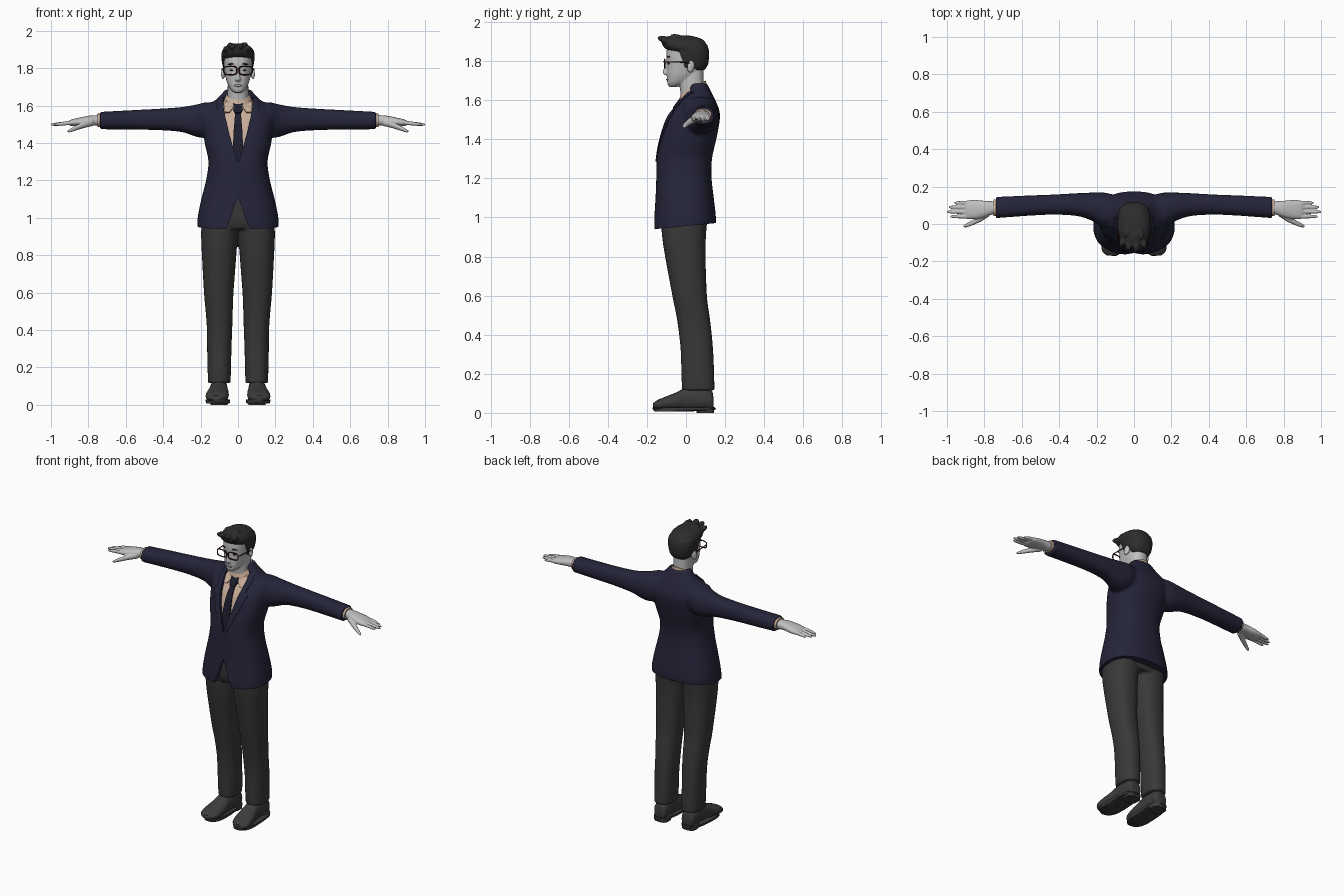
import bpy, bmesh, math
from mathutils import Vector, Matrix, Euler
from mathutils.bvhtree import BVHTree

if "Cube" in bpy.data.objects:
    bpy.data.objects.remove(bpy.data.objects["Cube"])

def material(name, r, g, b):
    m = bpy.data.materials.new(name)
    m.diffuse_color = (r, g, b, 1)
    m.use_nodes = True
    m.node_tree.nodes["Principled BSDF"].inputs["Base Color"].default_value = m.diffuse_color
    return m

SKIN = material("grey skin", .52, .52, .52)
NAVY = material("navy cloth", .018, .018, .042)
TIE = material("dark tie", .012, .012, .026)
SHIRT = material("beige shirt", .58, .42, .32)
GREY = material("charcoal trousers", .04, .04, .04)
SHOE = material("shoe leather", .045, .045, .045)
HAIR = material("dark hair", .026, .026, .026)
FRAME = material("maroon frames", .06, .008, .01)
LIP = material("lips", .36, .34, .34)

def paint(o, mat):
    o.data.materials.clear()
    o.data.materials.append(mat)
    for p in o.data.polygons:
        p.material_index = 0

def finish(name, bm, mat, mirror=False):
    bmesh.ops.recalc_face_normals(bm, faces=bm.faces)
    me = bpy.data.meshes.new(name)
    bm.to_mesh(me)
    bm.free()
    o = bpy.data.objects.new(name, me)
    bpy.context.collection.objects.link(o)
    if mat:
        paint(o, mat)
    if mirror:
        o.modifiers.new("mirror", 'MIRROR').use_mirror_merge = False
    return o

def bake(o):
    bpy.ops.object.select_all(action='DESELECT')
    o.select_set(True)
    bpy.context.view_layer.objects.active = o
    bpy.ops.object.convert(target='MESH')
    return o

def loft(name, rings, mat, axis='z', mirror=False, n=32, e=2.3, steps=4):
    """Smooth skin through rings (t, u_low, u_high, v_low, v_high)."""
    rows = []
    for i in range(len(rings) - 1):
        p = [rings[max(0, min(len(rings) - 1, i + k))] for k in (-1, 0, 1, 2)]
        for s in range(steps):
            f = s / steps
            rows.append([.5 * (2*b + (c-a)*f + (2*a-5*b+4*c-d)*f*f + (3*b-a-3*c+d)*f**3)
                         for a, b, c, d in zip(*p)])
    rows.append(rings[-1])
    bm = bmesh.new()
    loops = []
    for t, u0, u1, v0, v1 in rows:
        loop = []
        for k in range(n):
            c, s = math.cos(2*math.pi*k/n), math.sin(2*math.pi*k/n)
            u = (u0+u1)/2 + (u1-u0)/2 * math.copysign(abs(c)**(2/e), c)
            v = (v0+v1)/2 + (v1-v0)/2 * math.copysign(abs(s)**(2/e), s)
            loop.append(bm.verts.new({'z': (u, v, t), 'x': (t, u, v), 'y': (u, t, v)}[axis]))
        loops.append(loop)
    for a, b in zip(loops, loops[1:]):
        for k in range(n):
            bm.faces.new((a[k], a[(k+1) % n], b[(k+1) % n], b[k]))
    bm.faces.new(loops[0])
    bm.faces.new(loops[-1])
    return finish(name, bm, mat, mirror)

def ball(name, loc, size, mat, mirror=False, rot=(0, 0, 0)):
    bm = bmesh.new()
    mtx = Matrix.Translation(loc) @ Euler(rot).to_matrix().to_4x4() @ Matrix.Diagonal((*size, 1))
    bmesh.ops.create_uvsphere(bm, u_segments=16, v_segments=10, radius=1, matrix=mtx)
    return finish(name, bm, mat, mirror)

def fuse(name, parts, mat, voxel, smooth):
    for p in parts:
        bake(p)
    for p in parts:
        p.select_set(True)
    bpy.ops.object.join()
    o = bpy.context.view_layer.objects.active
    o.name = name
    o.modifiers.new("remesh", 'REMESH').voxel_size = voxel
    m = o.modifiers.new("smooth", 'SMOOTH')
    m.factor, m.iterations = .5, smooth
    bake(o)
    paint(o, mat)
    return o

def cut(o, outline, y0, y1):
    """Cut a prism, given as an x-z outline, out of an object."""
    bm = bmesh.new()
    f = bm.faces.new([bm.verts.new((x, y0, z)) for x, z in outline])
    r = bmesh.ops.extrude_face_region(bm, geom=[f])
    for v in r['geom']:
        if isinstance(v, bmesh.types.BMVert):
            v.co.y = y1
    c = finish("cutter", bm, None)
    c.hide_render = True
    m = o.modifiers.new("cut", 'BOOLEAN')
    m.object, m.operation, m.solver = c, 'DIFFERENCE', 'EXACT'
    bake(o)
    bpy.data.objects.remove(c)

def tree(o):
    return BVHTree.FromPolygons([v.co.copy() for v in o.data.vertices],
                                [tuple(p.vertices) for p in o.data.polygons])

def drape(name, rows, bvh, mat, thick=.01, mirror=False, cols=5, sub=5):
    """Cloth strip of rows (z, x0, x1) laid on the front of a surface."""
    full = []
    for a, b in zip(rows, rows[1:]):
        full += [[p + (q-p)*s/sub for p, q in zip(a, b)] for s in range(sub)]
    full.append(rows[-1])
    bm = bmesh.new()
    grid, y = [], -.1
    for z, x0, x1 in full:
        line = []
        for k in range(cols + 1):
            x = x0 + (x1-x0)*k/cols
            hit = bvh.ray_cast(Vector((x, -1, z)), Vector((0, 1, 0)))[0]
            y = hit.y if hit else y
            line.append(bm.verts.new((x, y, z)))
        grid.append(line)
    for a, b in zip(grid, grid[1:]):
        for k in range(cols):
            bm.faces.new((a[k], a[k+1], b[k+1], b[k]))
    o = finish(name, bm, mat, mirror)
    m = o.modifiers.new("thickness", 'SOLIDIFY')
    m.thickness, m.offset = thick, 0
    return bake(o)

def wire(name, pts, r, mat, cyclic=False, mirror=False):
    cu = bpy.data.curves.new(name, 'CURVE')
    cu.dimensions, cu.bevel_depth, cu.bevel_resolution = '3D', r, 2
    sp = cu.splines.new('POLY')
    sp.points.add(len(pts) - 1)
    for p, q in zip(sp.points, pts):
        p.co = (*q, 1)
    sp.use_cyclic_u = cyclic
    o = bpy.data.objects.new(name, cu)
    bpy.context.collection.objects.link(o)
    if mirror:
        o.modifiers.new("mirror", 'MIRROR').use_mirror_merge = False
    paint(bake(o), mat)
    return o

# Jacket: torso and sleeves fused, hem and openings cut
torso = [(.88, .218, -.165, .15), (.94, .218, -.165, .15), (1.0, .216, -.163, .153),
         (1.1, .196, -.156, .142), (1.2, .171, -.152, .131), (1.3, .158, -.149, .133),
         (1.4, .178, -.132, .155), (1.5, .19, -.102, .173), (1.55, .185, -.07, .17),
         (1.6, .16, -.032, .15), (1.63, .12, -.005, .135), (1.66, .088, .01, .12), (1.685, .07, .02, .108)]
body = loft("jacket", [(z, -w, w, f, b) for z, w, f, b in torso], NAVY, n=48, e=2.4)
sleeve = loft("sleeve", [(.08, .02, .15, 1.47, 1.61), (.16, -.02, .168, 1.43, 1.618),
                         (.22, .015, .168, 1.432, 1.606), (.3, .042, .165, 1.458, 1.592),
                         (.42, .05, .158, 1.468, 1.583), (.55, .045, .153, 1.471, 1.576),
                         (.738, .031, .145, 1.473, 1.566)], NAVY, 'x', True)
jacket = fuse("jacket", [body, sleeve], NAVY, .008, 5)
bm = bmesh.new()
bm.from_mesh(jacket.data)
r = bmesh.ops.bisect_plane(bm, geom=bm.verts[:] + bm.edges[:] + bm.faces[:],
                           plane_co=(0, 0, .956), plane_no=(0, -.1, 1), clear_inner=True)
bmesh.ops.edgeloop_fill(bm, edges=[g for g in r['geom_cut'] if isinstance(g, bmesh.types.BMEdge)])
bm.to_mesh(jacket.data)
bm.free()
front = tree(jacket)
vee = [(.02, 1.35), (.05, 1.45), (.07, 1.55), (.08, 1.6), (.078, 1.66), (.06, 1.75)]
cut(jacket, [(0, 1.29)] + vee + [(-x, z) for x, z in vee[::-1]], -.4, .02)
notch = [(.02, 1.06), (.042, .99), (.06, .95), (.085, .9)]
cut(jacket, [(0, 1.11)] + notch + [(-x, z) for x, z in notch[::-1]], -.4, -.06)
paint(jacket, NAVY)
drape("lapel", [(1.285, 0, .012), (1.35, .018, .05), (1.45, .048, .092), (1.53, .066, .12),
                (1.54, .068, .1), (1.6, .079, .113), (1.64, .077, .102)], front, NAVY, .012, True)

# Shirt, collar and tie
shirt = loft("shirt", [(z, -w+.015, w-.015, f+.014, b-.015) for z, w, f, b in torso[4:11]], SHIRT, n=48)
chest = tree(shirt)
bm = bmesh.new()
N = 40
bands = [[bm.verts.new((rx*math.sin(2*math.pi*k/N), cy - ry*math.cos(2*math.pi*k/N),
                        zc - dz*math.cos(2*math.pi*k/N))) for k in range(N)]
         for rx, ry, cy, zc, dz in ((.082, .075, .035, 1.618, .035), (.064, .064, .038, 1.668, .032))]
for k in range(N):
    bm.faces.new((bands[0][k], bands[0][(k+1) % N], bands[1][(k+1) % N], bands[1][k]))
collar = finish("shirt_collar", bm, SHIRT)
collar.modifiers.new("thickness", 'SOLIDIFY').thickness = .008
bake(collar)
drape("collar_point", [(1.625, .008, .06), (1.6, .016, .075), (1.56, .045, .068)], chest, SHIRT, .016, True)
drape("tie", [(1.27, -.03, .03), (1.45, -.024, .024), (1.56, -.015, .015)], chest, TIE, .016)
drape("tie_knot", [(1.553, -.015, .015), (1.575, -.024, .024), (1.608, -.026, .026)], chest, TIE, .034)
loft("shirt_cuff", [(.72, .043, .133, 1.485, 1.557), (.752, .043, .131, 1.486, 1.556)], SHIRT, 'x', True)

# Trousers
leg = loft("leg", [(.115, .04, .16, -.02, .146), (.2, .037, .163, -.024, .144), (.3, .035, .165, -.026, .14),
                   (.4, .031, .166, -.035, .132), (.5, .028, .173, -.05, .12), (.6, .024, .182, -.07, .107),
                   (.8, .009, .193, -.107, .1), (.9, .003, .197, -.122, .102), (1.0, 0, .195, -.13, .11)],
           GREY, mirror=True)
hips = loft("hips", [(.94, -.185, .185, -.12, .1), (1.0, -.195, .195, -.138, .115),
                     (1.14, -.165, .165, -.138, .115)], GREY)
fuse("trousers", [leg, hips], GREY, .008, 3)

# Shoes
loft("shoe_upper", [(.14, .075, .125, .02, .08), (.13, .06, .142, .015, .115), (.08, .055, .15, .015, .135),
                    (.0, .055, .152, .015, .128), (-.05, .05, .162, .015, .105), (-.1, .05, .172, .015, .085),
                    (-.145, .062, .17, .018, .066), (-.168, .09, .145, .025, .05)], SHOE, 'y', True, 24)
loft("shoe_sole", [(.008, .047, .168, -.16, .03), (.014, .042, .172, -.168, .145), (.028, .042, .174, -.172, .146)],
     SHOE, mirror=True, steps=2)
loft("shoe_heel", [(0, .055, .148, .055, .143), (.03, .053, .15, .05, .146)], SHOE, mirror=True, e=3, steps=1)

# Hands
palm = loft("palm", [(.72, .052, .122, 1.492, 1.55), (.76, .05, .122, 1.492, 1.548), (.8, .036, .124, 1.493, 1.545),
                     (.85, .026, .129, 1.49, 1.535), (.89, .027, .126, 1.49, 1.525),
                     (.905, .035, .118, 1.498, 1.517)], SKIN, 'x', True, 20)
hand = [palm]
for y, tip in ((.04, .982), (.065, 1.0), (.09, .99), (.113, .96)):
    hand.append(loft("finger", [(.87, y-.011, y+.011, 1.498, 1.522), (.92, y-.0105, y+.0105, 1.494, 1.516),
                                (tip-.015, y-.0085, y+.0085, 1.491, 1.507),
                                (tip, y-.004, y+.004, 1.495, 1.502)], SKIN, 'x', True, 12, 2))
hand.append(loft("thumb", [(.775, .04, .075, 1.49, 1.53), (.82, .012, .05, 1.48, 1.515),
                           (.87, -.01, .018, 1.465, 1.492), (.9, -.019, .002, 1.456, 1.474),
                           (.912, -.017, -.008, 1.457, 1.465)], SKIN, 'x', True, 12, 2))
fuse("hands", hand, SKIN, .004, 2)

# Head, neck and face
neck = loft("neck", [(1.58, -.06, .06, -.02, .1), (1.65, -.056, .056, -.03, .095), (1.7, -.055, .055, -.035, .09),
                     (1.78, -.055, .055, -.03, .09)], SKIN)
skull = loft("skull", [(1.668, -.018, .018, -.086, -.045), (1.68, -.034, .034, -.094, -.01),
                       (1.7, -.049, .049, -.097, .03), (1.73, -.061, .061, -.098, .06),
                       (1.76, -.068, .068, -.098, .085), (1.79, -.073, .073, -.098, .098),
                       (1.83, -.076, .076, -.101, .105), (1.87, -.074, .074, -.095, .1),
                       (1.9, -.06, .06, -.07, .08), (1.915, -.03, .03, -.04, .04)], SKIN)
nose = loft("nose", [(1.728, -.01, .01, -.104, -.08), (1.737, -.016, .016, -.119, -.08),
                     (1.75, -.012, .012, -.118, -.08), (1.78, -.007, .007, -.108, -.08),
                     (1.805, -.008, .008, -.1, -.08)], SKIN, n=16, e=2)
ear = ball("ear", (.079, .025, 1.772), (.01, .02, .032), SKIN, True, (-.2, 0, .35))
fuse("head", [neck, skull, nose, ear], SKIN, .0045, 3)
ball("lips", (0, -.094, 1.706), (.022, .008, .0065), LIP)
ball("eye", (.033, -.088, 1.788), (.012, .006, .005), HAIR, True)
ball("eyebrow", (.036, -.09, 1.822), (.02, .006, .0045), HAIR, True, (0, .08, .3))

# Hair: short back and sides with a swept-up top
hair = [loft("hair_back", [(1.755, -.055, .055, .0, .095), (1.78, -.073, .073, -.035, .112),
                           (1.82, -.084, .084, -.05, .118), (1.85, -.088, .088, -.06, .118),
                           (1.88, -.086, .086, -.06, .11)], HAIR),
        loft("hair_top", [(1.85, -.083, .083, -.085, .11), (1.868, -.089, .089, -.11, .113),
                          (1.89, -.085, .085, -.124, .103), (1.91, -.072, .072, -.12, .085),
                          (1.924, -.05, .05, -.1, .05), (1.931, -.025, .025, -.07, .01)], HAIR)]
for x, y, z, a in ((-.055, -.08, 1.895, -.4), (-.025, -.1, 1.905, -.2), (.01, -.103, 1.908, .1),
                   (.045, -.09, 1.9, .35), (-.035, -.03, 1.915, -.3), (.03, -.04, 1.917, .3),
                   (0, .03, 1.91, .1)):
    hair.append(ball("lock", (x, y, z), (.02, .045, .018), HAIR, rot=(-.3, 0, a)))
fuse("hair", hair, HAIR, .005, 2)
loft("sideburn", [(1.765, .068, .074, -.005, .012), (1.8, .069, .079, -.015, .02),
                  (1.86, .07, .083, -.04, .03)], HAIR, mirror=True, n=16)

# Glasses
rim = []
for k in range(32):
    c, s = math.cos(math.pi*k/16), math.sin(math.pi*k/16)
    x = .041 + .035 * math.copysign(abs(c)**.55, c)
    rim.append((x, -.11 + .12*max(0, x-.03)**1.3, 1.787 + .022*math.copysign(abs(s)**.55, s)))
wire("glasses_rim", rim, .0036, FRAME, True, True)
wire("glasses_bridge", [(-.008, -.111, 1.794), (0, -.114, 1.796), (.008, -.111, 1.794)], .0035, FRAME)
wire("glasses_temple", [(.075, -.107, 1.796), (.083, -.095, 1.796), (.086, -.03, 1.795), (.086, .02, 1.79)],
     .0032, FRAME, False, True)

# Apply the remaining mirrors and shade smooth
for o in list(bpy.data.objects):
    bake(o)
bpy.ops.object.select_all(action='SELECT')
bpy.ops.object.shade_smooth_by_angle(angle=math.radians(45))
